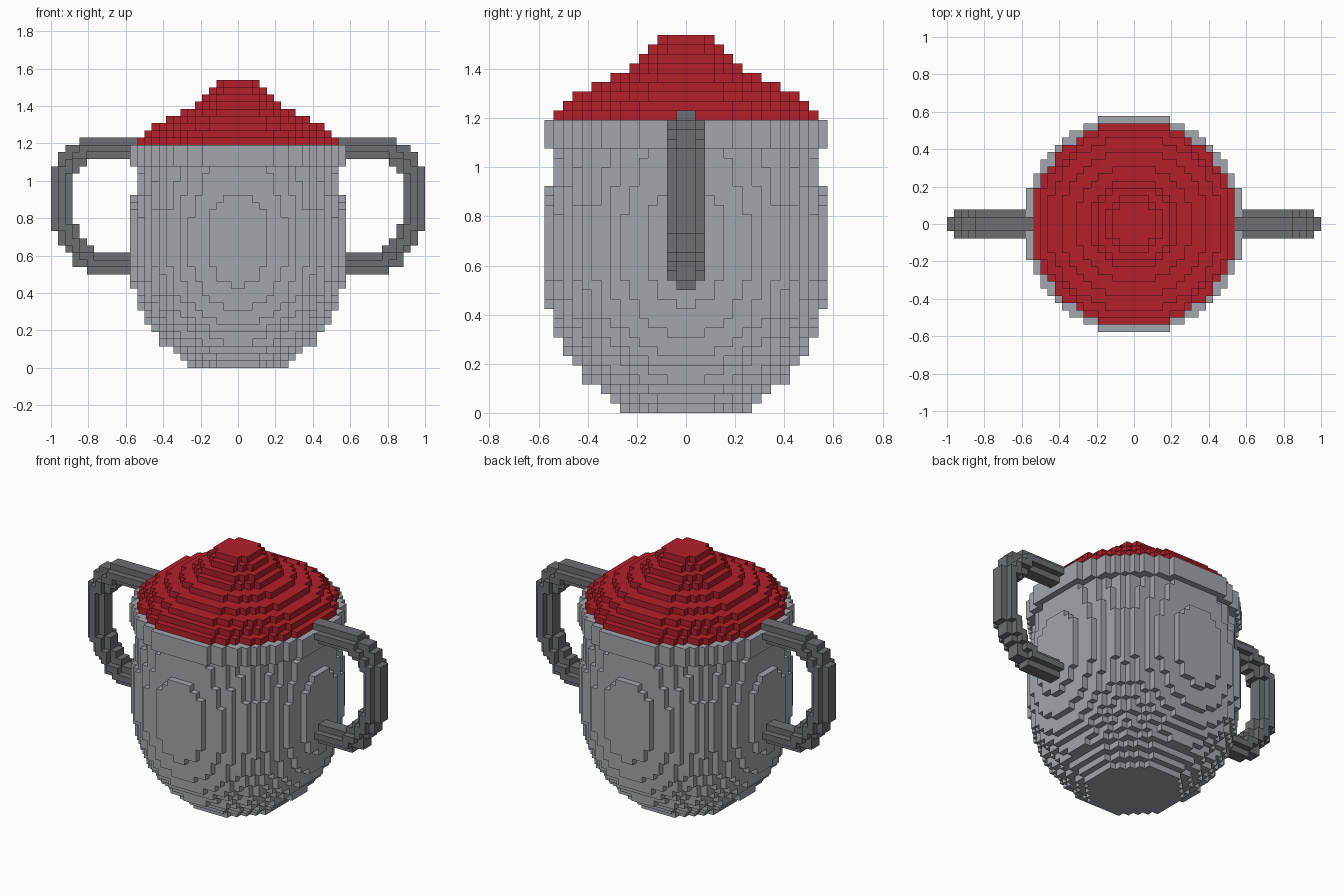
import bpy, bmesh, math
from mathutils import Vector

if "Cube" in bpy.data.objects:
    bpy.data.objects.remove(bpy.data.objects["Cube"], do_unlink=True)

UNIT = 2 / 52  # edge of one block


def material(name, rgb):
    mat = bpy.data.materials.new(name)
    mat.use_nodes = True
    color = (*rgb, 1)
    mat.diffuse_color = color
    mat.node_tree.nodes["Principled BSDF"].inputs["Base Color"].default_value = color
    return mat


light_grey = material("light grey", (0.36, 0.38, 0.415))
dark_grey = material("dark grey", (0.153, 0.156, 0.171))
red = material("red", (0.456, 0.0144, 0.0232))


def block_object(name, cells, mat):
    """Skin a set of block cells with their outward faces only."""
    bm = bmesh.new()
    verts = {}

    def vert(p):
        if p not in verts:
            verts[p] = bm.verts.new(Vector(p) * UNIT)
        return verts[p]

    for cell in cells:
        for axis in range(3):
            u, v = (axis + 1) % 3, (axis + 2) % 3
            for side in (0, 1):
                near = list(cell)
                near[axis] += 2 * side - 1
                if tuple(near) in cells:
                    continue
                loop = []
                for du, dv in ((0, 0), (1, 0), (1, 1), (0, 1)):
                    p = list(cell)
                    p[axis] += side
                    p[u] += du
                    p[v] += dv
                    loop.append(vert(tuple(p)))
                bm.faces.new(loop if side else loop[::-1])
    mesh = bpy.data.meshes.new(name)
    bm.to_mesh(mesh)
    bm.free()
    mesh.materials.append(mat)
    obj = bpy.data.objects.new(name, mesh)
    bpy.context.collection.objects.link(obj)
    return obj


def turned(radii, base):
    """Stack of round block layers, one radius per layer."""
    cells = set()
    for k, r in enumerate(radii):
        n = math.ceil(r)
        for i in range(-n, n):
            for j in range(-n, n):
                if math.hypot(i + 0.5, j + 0.5) <= r:
                    cells.add((i, j, base + k))
    return cells


def tube(path, radius):
    """Blocks whose centres lie near a path in the xz plane."""
    samples = []
    for (xa, za), (xb, zb) in zip(path, path[1:]):
        for s in range(9):
            t = s / 8
            samples.append(Vector((xa + (xb - xa) * t, 0, za + (zb - za) * t)))
    cells = set()
    for p in samples:
        for i in range(math.floor(p.x) - 3, math.floor(p.x) + 4):
            for k in range(math.floor(p.z) - 3, math.floor(p.z) + 4):
                for j in range(-2, 2):
                    centre = Vector((i + 0.5, j + 0.5, k + 0.5))
                    if (centre - p).length <= radius:
                        cells.add((i, j, k))
    return cells


# Rounded pot body with a wider rim
belly = [7, 8.1, 9.4, 10.7, 11.4, 12.1, 12.8, 13.3, 13.7, 14.1, 14.4, 14.56,
         14.73, 14.9] + [15.1] * 7 + [14.95, 14.8, 14.6, 14.45, 14.35, 14.25, 14.2]
rim = [15.3] * 3
body_cells = turned(belly + rim, 0)
block_object("pot_body", body_cells, light_grey)

# Stepped lid rising to a small knob
lid = [14.3, 13.3, 12.2, 10.2, 8.2, 6.2, 5.2, 4.1, 3]
block_object("lid", turned(lid, len(belly + rim)), red)

# Pair of looped handles
loop = [(14.5, 30.5), (17, 30.5), (19, 31), (21, 30.5), (23, 29), (24.3, 27),
        (24.5, 24), (24.4, 21), (23.4, 17.8), (21.5, 15.5), (19.5, 14.5),
        (16.5, 14.5), (15, 15)]
for side, name in ((1, "left_handle"), (-1, "right_handle")):
    path = [(side * x, z) for x, z in loop]
    block_object(name, tube(path, 1.62) - body_cells, dark_grey)
